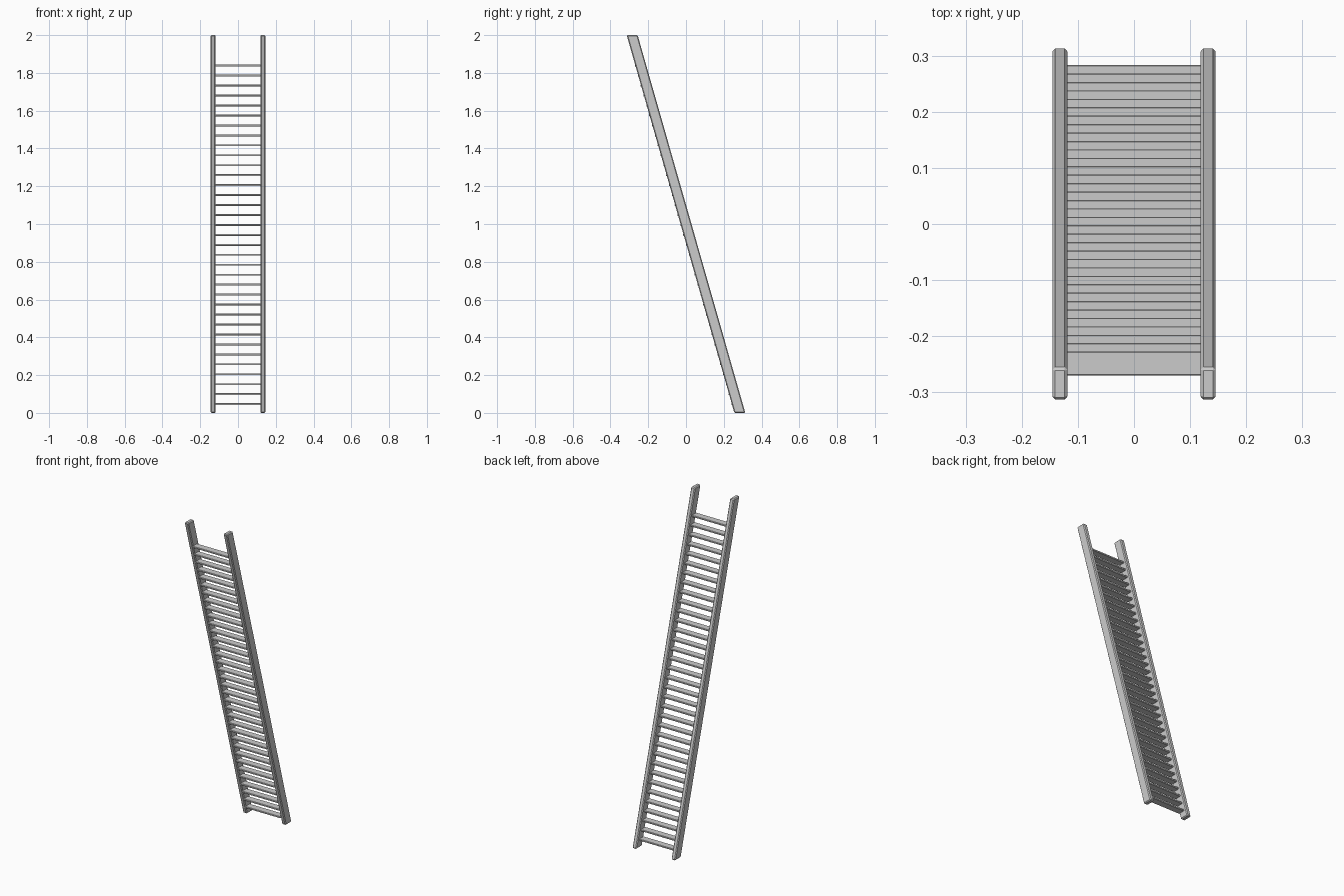
import bpy, bmesh
from mathutils import Vector

if "Cube" in bpy.data.objects:
    bpy.data.objects.remove(bpy.data.objects["Cube"])

LEAN = -0.285      # y shift per unit of height
COUNT = 35         # number of treads
STEP = 0.0527      # vertical tread spacing


def box(name, lo, hi, bevel, lean=0.0):
    """Chamfered box from lo to hi, sheared in y about z = 1."""
    lo, hi = Vector(lo), Vector(hi)
    bm = bmesh.new()
    bmesh.ops.create_cube(bm, size=1)
    for v in bm.verts:
        for i in range(3):
            v.co[i] = lo[i] if v.co[i] < 0 else hi[i]
        v.co.y += lean * (v.co.z - 1)
    bmesh.ops.bevel(bm, geom=bm.edges[:], offset=bevel, segments=1,
                    affect='EDGES')
    mesh = bpy.data.meshes.new(name)
    bm.to_mesh(mesh)
    bm.free()
    obj = bpy.data.objects.new(name, mesh)
    bpy.context.collection.objects.link(obj)
    return obj


# Side rails, leaning, with level-cut ends
for side, x in (("left", -0.132), ("right", 0.132)):
    box(side + "_rail", (x - 0.0135, -0.029, 0), (x + 0.0135, 0.029, 2),
        0.005, LEAN)

# Flat horizontal treads between the rails
for i in range(COUNT):
    z = 0.0465 + i * STEP
    y = LEAN * (z - 1)
    box(f"tread_{i + 1:02d}", (-0.121, y - 0.031, z - 0.005),
        (0.121, y + 0.0115, z + 0.005), 0.0015)
